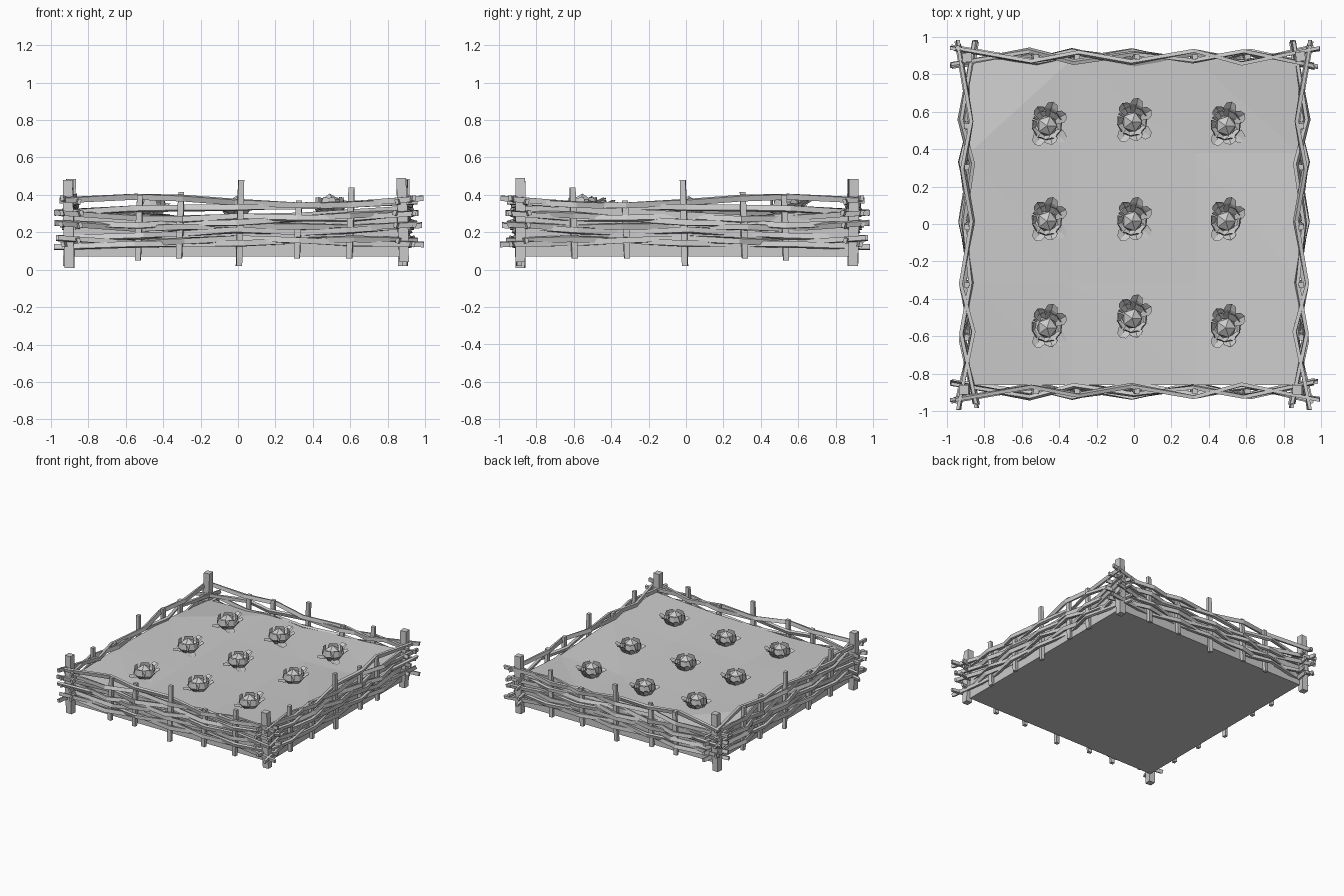
import bpy, bmesh, math, random
from mathutils import Vector, Matrix

if "Cube" in bpy.data.objects:
    bpy.data.objects.remove(bpy.data.objects["Cube"])

random.seed(4)
grey = bpy.data.materials.new("plain grey")
grey.diffuse_color = (0.6, 0.6, 0.6, 1)
grey.use_nodes = True
grey.node_tree.nodes["Principled BSDF"].inputs["Base Color"].default_value = grey.diffuse_color


def finish(bm, name):
    bmesh.ops.recalc_face_normals(bm, faces=bm.faces[:])
    me = bpy.data.meshes.new(name)
    bm.to_mesh(me)
    bm.free()
    me.materials.append(grey)
    ob = bpy.data.objects.new(name, me)
    bpy.context.collection.objects.link(ob)
    return ob


def sweep(bm, pts, width, height, side=Vector((0, 1, 0)), up=Vector((0, 0, 1)), roll=0.0):
    """Rectangular section along a path, with a random roll and uneven thickness."""
    rings = []
    for i, p in enumerate(pts):
        k = 0.9 if i in (0, len(pts) - 1) else 1.0
        t = random.uniform(-roll, roll)
        ring = []
        for a, b in ((-1, -1), (1, -1), (1, 1), (-1, 1)):
            u, v = a * width * k / 2, b * height * k / 2
            ring.append(bm.verts.new(Vector(p) + side * (u * math.cos(t) - v * math.sin(t))
                                     + up * (u * math.sin(t) + v * math.cos(t))))
        rings.append(ring)
    for r, s in zip(rings, rings[1:]):
        for j in range(4):
            bm.faces.new((r[j], r[(j + 1) % 4], s[(j + 1) % 4], s[j]))
    bm.faces.new(rings[0])
    bm.faces.new(rings[-1][::-1])


# soil block: flat base, uneven faceted top
xs = [-0.88, -0.33, 0.33, 0.88]
bm = bmesh.new()
heights = [[0.31, 0.29, 0.305, 0.34],
           [0.325, 0.288, 0.29, 0.325],
           [0.315, 0.285, 0.28, 0.29],
           [0.265, 0.285, 0.29, 0.325]]
top = [[bm.verts.new((x, y, heights[j][i])) for i, x in enumerate(xs)]
       for j, y in enumerate([-0.86, -0.31, 0.38, 0.88])]
for j in range(3):
    for i in range(3):
        a, b, c, d = top[j][i], top[j][i + 1], top[j + 1][i + 1], top[j + 1][i]
        if (i, j) == (0, 2):
            bm.faces.new((a, b, c))
            bm.faces.new((a, c, d))
        else:
            bm.faces.new((a, b, d))
            bm.faces.new((b, c, d))
rim = top[0] + [top[j][3] for j in (1, 2, 3)] + top[3][2::-1] + [top[j][0] for j in (2, 1)]
base = [bm.verts.new((v.co.x, v.co.y, 0.07)) for v in rim]
n = len(rim)
for i in range(n):
    bm.faces.new((rim[i], rim[(i + 1) % n], base[(i + 1) % n], base[i]))
bm.faces.new(base[::-1])
finish(bm, "soil_bed")

# one woven side at the front, then placed on all four sides
STAKES = [(-0.53, 0.05, 0.40), (-0.31, 0.06, 0.415), (0.01, 0.02, 0.48),
          (0.32, 0.06, 0.37), (0.60, 0.06, 0.44)]
# twig heights at left end, left half, middle, right half, right end
TWIGS = [(0.365, 0.39, 0.36, 0.335, 0.385), (0.30, 0.325, 0.335, 0.34, 0.365),
         (0.31, 0.27, 0.28, 0.27, 0.31), (0.245, 0.24, 0.25, 0.29, 0.305),
         (0.255, 0.215, 0.235, 0.225, 0.24), (0.17, 0.185, 0.215, 0.20, 0.235),
         (0.165, 0.145, 0.17, 0.145, 0.135), (0.115, 0.135, 0.145, 0.165, 0.15)]
SIDES = {"front": Matrix.Identity(4),
         "back": Matrix.Diagonal((1, -1, 1, 1)),
         "right": Matrix(((0, -1, 0, 0), (-1, 0, 0, 0), (0, 0, 1, 0), (0, 0, 0, 1))),
         "left": Matrix(((0, 1, 0, 0), (-1, 0, 0, 0), (0, 0, 1, 0), (0, 0, 0, 1)))}
weave = bmesh.new()
stakes = bmesh.new()
X, Y = Vector((1, 0, 0)), Vector((0, 1, 0))
for x, z0, z1 in STAKES:
    sweep(stakes, [(x - 0.005, -0.893, z0), (x, -0.893, 0.22), (x + 0.007, -0.893, z1)],
          0.034, 0.028, X, Y, 0.2)
for k, z in enumerate(TWIGS):
    sign = 1 if k % 2 else -1
    px = [-0.975 + random.uniform(-0.025, 0.025)] + [s[0] for s in STAKES] \
        + [0.975 + random.uniform(-0.025, 0.025)]
    path = []
    for i, x in enumerate(px):
        t = (x + 1) * 2
        j = max(0, min(3, int(t)))
        f = min(1, max(0, t - j))
        amp = 0.048 if i in (0, 6) else 0.027
        jit = 0 if i in (0, 6) else random.uniform(-0.03, 0.03)
        path.append((x + jit, -0.893 + sign * amp * (-1) ** i + random.uniform(-0.009, 0.009),
                     z[j] * (1 - f) + z[j + 1] * f + random.uniform(-0.005, 0.005)))
    sweep(weave, path, 0.02, 0.031, roll=0.5)
for name, m in SIDES.items():
    for src, part in ((weave, "twigs"), (stakes, "stakes")):
        bm = src.copy()
        bmesh.ops.transform(bm, matrix=m, verts=bm.verts[:])
        finish(bm, name + "_woven_" + part)
weave.free()
stakes.free()

# corner posts, slightly leaning
for name, x, y, z0, z1, lean in (("front_left", -0.905, -0.885, 0.01, 0.48, 0.005),
                                 ("front_right", 0.88, -0.885, 0.04, 0.49, 0.008),
                                 ("back_left", -0.90, 0.89, 0.02, 0.485, -0.008),
                                 ("back_right", 0.885, 0.895, 0.02, 0.485, -0.005)):
    bm = bmesh.new()
    sweep(bm, [(x + lean, y, z0), (x, y, 0.25), (x - lean, y, z1)], 0.056, 0.056, X, Y, 0.1)
    finish(bm, name + "_corner_post")

# cabbage: faceted heart, broad cupped leaves and outer leaves on the soil
proto = bmesh.new()
bmesh.ops.create_icosphere(proto, subdivisions=1, radius=0.06,
                           matrix=Matrix.Translation((0, -0.005, 0.042)))


def leaf(degrees, profile):
    """Strip leaf from (radius, height, half width) stations, edges curled inward."""
    t = math.radians(degrees)
    d, s = Vector((math.cos(t), math.sin(t), 0)), Vector((-math.sin(t), math.cos(t), 0))
    rows = [[proto.verts.new(d * (r - 0.012 * abs(e)) + s * w * e + Vector((0, 0, h + 0.006 * abs(e))))
             for e in (-1, 0, 1)] for r, h, w in profile]
    for a, b in zip(rows, rows[1:]):
        for i in range(2):
            proto.faces.new((a[i], a[i + 1], b[i + 1], b[i]))


for i in range(5):
    leaf(50 + 72 * i, [(0.05, -0.015, 0.025), (0.082, 0.03, 0.045), (0.078, 0.078, 0.03)])
for a, reach, tip in ((30, 0.118, 0.06), (75, 0.128, 0.075), (118, 0.11, 0.05),
                      (240, 0.125, 0.02), (285, 0.11, 0.035), (318, 0.13, -0.002)):
    leaf(a, [(0.05, 0.0, 0.02), (0.095, tip * 0.75, 0.036), (reach, tip, 0.026)])
for row, ys in enumerate(((0.53, 0.55, 0.53), (0.02, 0.02, 0.02), (-0.55, -0.50, -0.55))):
    for col, x in enumerate((-0.465, -0.01, 0.49)):
        bm = proto.copy()
        lift = 0.305 if (row, col) == (2, 2) else 0.292
        bmesh.ops.translate(bm, vec=(x, ys[col], lift), verts=bm.verts[:])
        finish(bm, "cabbage_%d_%d" % (row + 1, col + 1))
proto.free()
